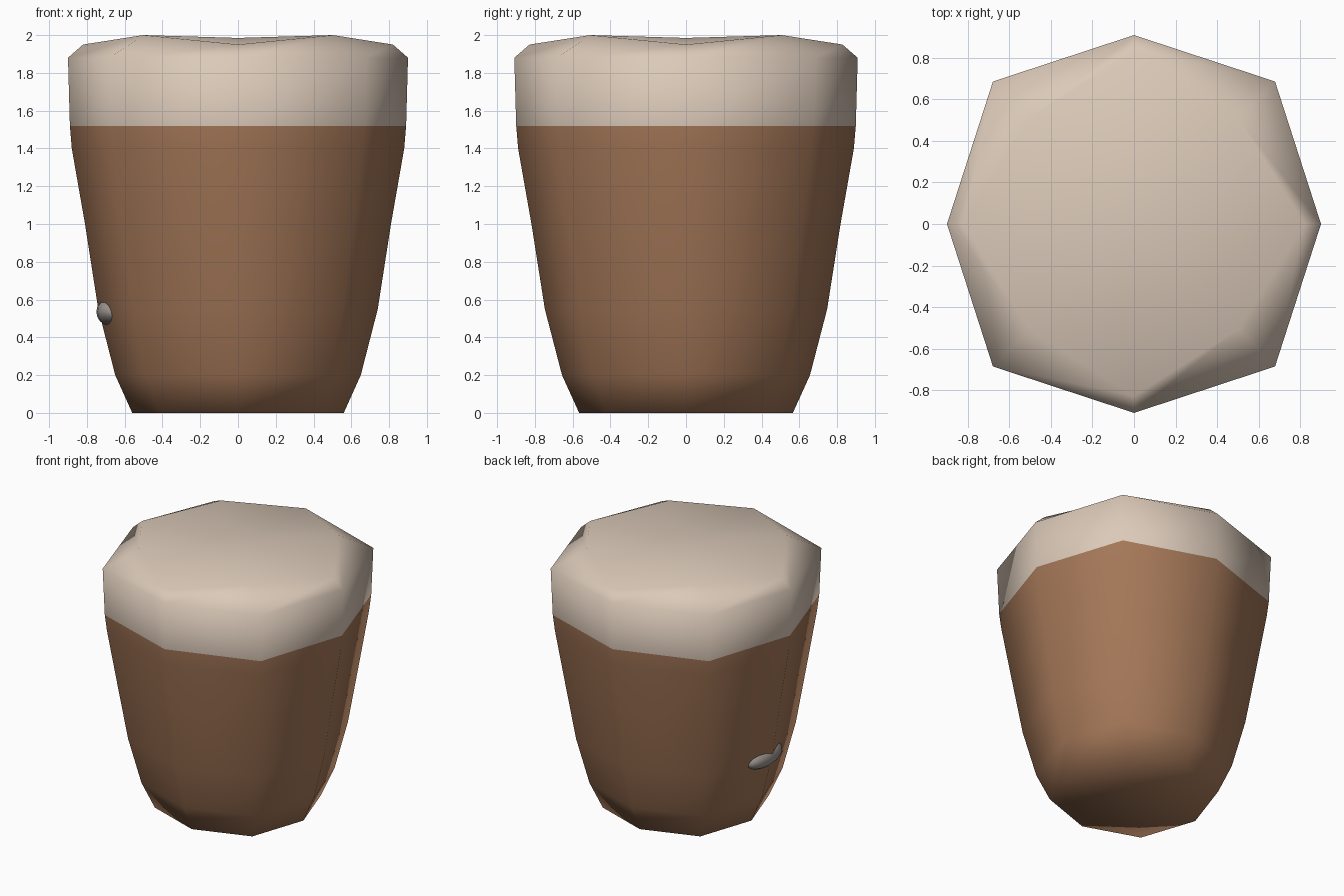
import bpy, bmesh, math

cube = bpy.data.objects.get("Cube")
if cube:
    bpy.data.objects.remove(cube, do_unlink=True)


def material(name, rgb):
    mat = bpy.data.materials.new(name)
    mat.use_nodes = True
    linear = [(c / 255) ** 2.2 for c in rgb] + [1.0]
    mat.diffuse_color = linear
    mat.node_tree.nodes["Principled BSDF"].inputs["Base Color"].default_value = linear
    return mat


brown = material("brown wood", (162, 118, 88))
cream = material("cream skin", (218, 200, 183))
grey = material("grey", (155, 148, 142))


def finish(name, bm, mats):
    bmesh.ops.recalc_face_normals(bm, faces=bm.faces)
    mesh = bpy.data.meshes.new(name)
    bm.to_mesh(mesh)
    bm.free()
    for mat in mats:
        mesh.materials.append(mat)
    for face in mesh.polygons:
        face.use_smooth = True
    obj = bpy.data.objects.new(name, mesh)
    bpy.context.collection.objects.link(obj)
    return obj


# Eight-sided body: axis radius, axis height, corner radius, corner height
profile = [
    (0.56, 0.0, 0.59, 0.0),
    (0.65, 0.2, 0.685, 0.2),
    (0.74, 0.55, 0.78, 0.55),
    (0.81, 1.0, 0.86, 1.0),
    (0.88, 1.4, 0.93, 1.4),
    (0.89, 1.52, 0.945, 1.52),
    (0.9, 1.88, 0.96, 1.88),
    (0.82, 1.95, 0.71, 2.0),
]
BAND = 1.52
SIDES = 8

bm = bmesh.new()
rings = []
for axis_r, axis_z, corner_r, corner_z in profile:
    ring = []
    for i in range(SIDES):
        r, z = (corner_r, corner_z) if i % 2 else (axis_r, axis_z)
        a = math.tau * i / SIDES
        ring.append(bm.verts.new((r * math.cos(a), 1.01 * r * math.sin(a), z)))
    rings.append(ring)

for low, high in zip(rings, rings[1:]):
    for i in range(SIDES):
        j = (i + 1) % SIDES
        bm.faces.new((low[i], low[j], high[j], high[i]))

# Bottom and skin, each four quads around a centre point
for ring, z in ((rings[0], 0.0), (rings[-1], 1.985)):
    centre = bm.verts.new((0, 0, z))
    for i in range(0, SIDES, 2):
        bm.faces.new((centre, ring[i], ring[i + 1], ring[(i + 2) % SIDES]))

for face in bm.faces:
    face.material_index = int(face.calc_center_median().z > BAND)
finish("drum_body", bm, [brown, cream])

# Small lump just breaking through the side
bm = bmesh.new()
bmesh.ops.create_uvsphere(bm, u_segments=16, v_segments=10, radius=1)
bmesh.ops.scale(bm, vec=(0.09, 0.2, 0.08), verts=bm.verts)
bmesh.ops.translate(bm, vec=(-0.66, 0, 0.535), verts=bm.verts)
finish("side_lump", bm, [grey])
